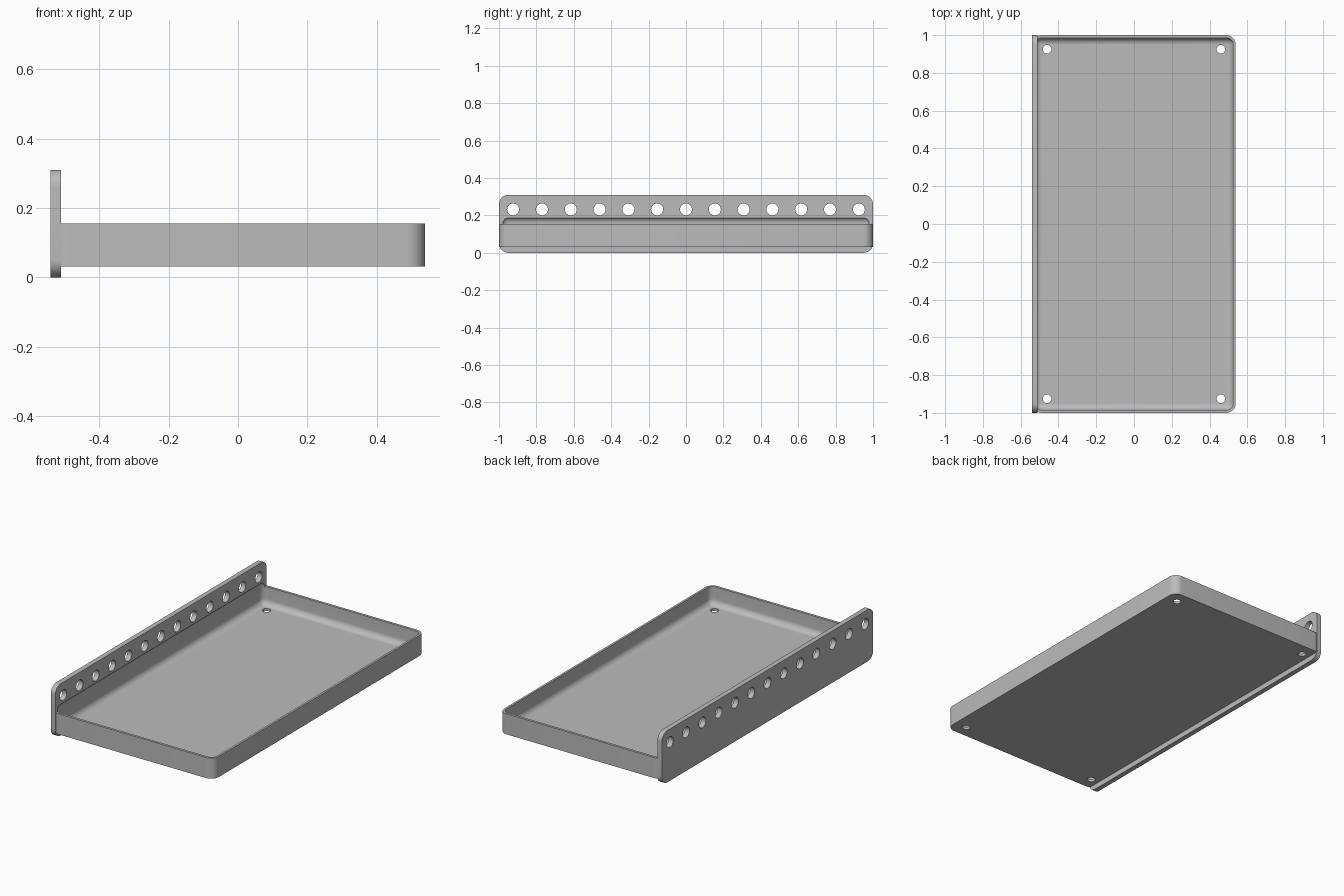
import bpy
import bmesh
from mathutils import Matrix, Vector

default = bpy.data.objects.get("Cube")
if default:
    bpy.data.objects.remove(default, do_unlink=True)

grey = bpy.data.materials.new("plain grey")
grey.use_nodes = True
grey.diffuse_color = (0.5, 0.5, 0.5, 1)
grey.node_tree.nodes["Principled BSDF"].inputs["Base Color"].default_value = (0.5, 0.5, 0.5, 1)


def make_object(name, bm):
    mesh = bpy.data.meshes.new(name)
    bmesh.ops.recalc_face_normals(bm, faces=bm.faces)
    bm.to_mesh(mesh)
    bm.free()
    mesh.materials.append(grey)
    obj = bpy.data.objects.new(name, mesh)
    bpy.context.collection.objects.link(obj)
    return obj


def rounded_box(name, low, high, radius, axis=None, segments=10):
    """Box with the edges along one axis rounded, or all edges if axis is None."""
    low, high = Vector(low), Vector(high)
    bm = bmesh.new()
    bmesh.ops.create_cube(bm, size=1)
    bmesh.ops.scale(bm, vec=high - low, verts=bm.verts)
    bmesh.ops.translate(bm, vec=(low + high) / 2, verts=bm.verts)
    edges = [e for e in bm.edges if axis is None
             or abs((e.verts[0].co - e.verts[1].co)[axis]) > 0.001]
    bmesh.ops.bevel(bm, geom=edges, offset=radius, segments=segments,
                    profile=0.5, affect='EDGES')
    return make_object(name, bm)


def hole_cutter(name, centres, radius, depth, axis):
    """Row of cylinders along the given axis."""
    turn = Matrix.Rotation(1.570796, 4, 'Y') if axis == 'X' else Matrix()
    bm = bmesh.new()
    for centre in centres:
        bmesh.ops.create_cone(bm, cap_ends=True, segments=32, radius1=radius,
                              radius2=radius, depth=depth,
                              matrix=Matrix.Translation(centre) @ turn)
    return make_object(name, bm)


def combine(target, other, operation):
    mod = target.modifiers.new(operation.lower(), 'BOOLEAN')
    mod.operation = operation
    mod.solver = 'EXACT'
    mod.object = other
    bpy.context.view_layer.update()
    graph = bpy.context.evaluated_depsgraph_get()
    result = bpy.data.meshes.new_from_object(target.evaluated_get(graph))
    target.modifiers.clear()
    target.data = result
    bpy.data.objects.remove(other, do_unlink=True)


# Upright mounting plate joined to the tray body
shelf = rounded_box("tray_with_mounting_plate", (-0.538, -1, 0.032), (0.538, 1, 0.155), 0.05, axis=2)
plate = rounded_box("mounting_plate", (-0.54, -0.9995, 0), (-0.51, 0.9995, 0.31), 0.05, axis=0)
combine(shelf, plate, 'UNION')

# Filleted cavity, cut slightly into the plate
cavity = rounded_box("cavity_cutter", (-0.525, -0.985, 0.047), (0.525, 0.985, 0.193), 0.035)
combine(shelf, cavity, 'DIFFERENCE')

# Row of mounting holes in the plate
row = [(-0.525, (i - 6) * 0.154, 0.232) for i in range(13)]
combine(shelf, hole_cutter("plate_hole_cutter", row, 0.032, 0.1, 'X'), 'DIFFERENCE')

# Drain holes in the floor corners
corners = [(x, y, 0.04) for x in (-0.46, 0.46) for y in (-0.925, 0.925)]
combine(shelf, hole_cutter("floor_hole_cutter", corners, 0.023, 0.1, 'Z'), 'DIFFERENCE')

bpy.ops.object.select_all(action='DESELECT')
shelf.select_set(True)
bpy.context.view_layer.objects.active = shelf
bpy.ops.object.shade_smooth_by_angle(angle=0.6)
